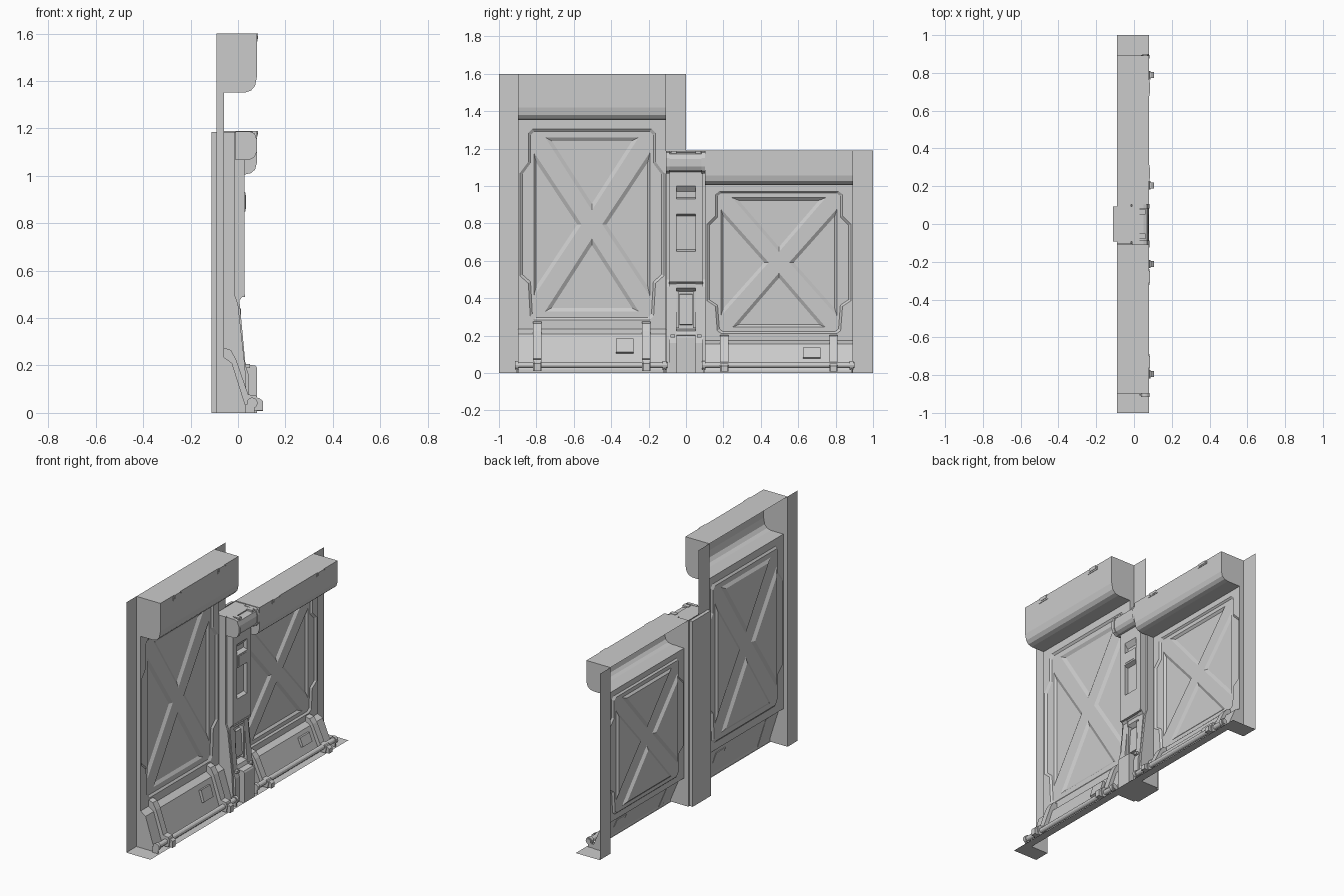
import bpy, bmesh, math

if "Cube" in bpy.data.objects:
    bpy.data.objects.remove(bpy.data.objects["Cube"])


def finish(bm, name, closed=True, smooth=False):
    if closed:
        bmesh.ops.recalc_face_normals(bm, faces=bm.faces)
    me = bpy.data.meshes.new(name)
    bm.to_mesh(me)
    bm.free()
    ob = bpy.data.objects.new(name, me)
    bpy.context.collection.objects.link(ob)
    if smooth:
        me.shade_smooth()
    return ob


def extrude(name, prof, y0, y1, oy=0.0, sz=1.0, skip=()):
    """Sweep an x-z profile along y with end caps; skip leaves sides open."""
    bm = bmesh.new()
    a, b = [[bm.verts.new((x, y + oy, z * sz)) for x, z in prof] for y in (y0, y1)]
    n = len(prof)
    bm.faces.new(a)
    bm.faces.new(b[::-1])
    for i in range(n):
        if i not in skip:
            j = (i + 1) % n
            bm.faces.new((a[i], a[j], b[j], b[i]))
    return finish(bm, name)


def box(name, x, y, z, oy=0.0, sz=1.0):
    prof = [(x[0], z[0]), (x[1], z[0]), (x[1], z[1]), (x[0], z[1])]
    return extrude(name, prof, y[0], y[1], oy, sz)


def quad(name, pts):
    bm = bmesh.new()
    bm.faces.new([bm.verts.new(p) for p in pts])
    return finish(bm, name, False)


def pressed_panel(name, oy, sz):
    """One sheet with a stepped frame and four pressed triangles forming an X."""
    bm = bmesh.new()
    cy, cz = -0.503, 0.795

    def loop(pts, x):
        vs = [bm.verts.new((x, cy + y + oy, z * sz)) for y, z in pts]
        es = [bm.edges.new((vs[i], vs[(i + 1) % len(vs)])) for i in range(len(vs))]
        return vs, es

    def shrink(pts, k):
        my = sum(p[0] for p in pts) / len(pts)
        mz = sum(p[1] for p in pts) / len(pts)
        return [(my + (y - my) * k, mz + (z - mz) * k) for y, z in pts]

    def ring(a, b):
        for i in range(len(a)):
            j = (i + 1) % len(a)
            bm.faces.new((a[i], a[j], b[j], b[i]))

    rect = [(-.395, .235), (.395, .235), (.395, 1.352), (-.395, 1.352)]
    half = [(.31, .285), (.33, .305), (.34, .48), (.385, .52),
            (.385, 1.07), (.34, 1.13), (.34, 1.285), (.32, 1.305)]
    frame = half + [(-y, z) for y, z in reversed(half)]
    top = [(-.25, 1.26), (.25, 1.26), (0, .87)]
    side = [(.31, 1.18), (.31, .41), (.055, cz)]
    tris = [top, [(y, 2 * cz - z) for y, z in top], side, [(-y, z) for y, z in side]]

    _, e_rect = loop(rect, -.06)
    f0, e_frame = loop(frame, -.06)
    bmesh.ops.triangle_fill(bm, use_beauty=True, edges=e_rect + e_frame, normal=(1, 0, 0))
    f1, inner = loop([(y * .965, cz + (z - cz) * .975) for y, z in frame], -.07)
    ring(f0, f1)
    steps = []
    for t in tris:
        vs, es = loop(t, -.07)
        steps.append((vs, t))
        inner += es
    bmesh.ops.triangle_fill(bm, use_beauty=True, edges=inner, normal=(1, 0, 0))
    for vs, t in steps:
        low, _ = loop(shrink(t, .86), -.082)
        ring(vs, low)
        bm.faces.new(low)
    bmesh.ops.recalc_face_normals(bm, faces=bm.faces)
    if sum(f.normal.x * f.calc_area() for f in bm.faces) < 0:
        bmesh.ops.reverse_faces(bm, faces=bm.faces)
    return finish(bm, name, False)


def wall_bay(tag, oy, sz):
    """A wall section: open-backed shell, pressed panel, straps and pipe."""
    def n(part):
        return f"{tag}_{part}"

    # shell: skirt below, overhanging cowl above, open at panel, back and underside
    shell = [(-.09, 0), (.035, 0), (.035, .02), (-.025, .21), (-.06, .235), (-.06, 1.352),
             (.03, 1.352), (.055, 1.36), (.072, 1.38), (.08, 1.42), (.08, 1.6), (-.09, 1.6)]
    extrude(n("shell"), shell, -.898, -.108, oy, sz, skip=(0, 4, 11))
    pressed_panel(n("pressed_panel"), oy, sz)

    # edge flanges and floor plates at both sides
    for side, (a, b) in (("left", (-1, -.898)), ("right", (-.108, 0))):
        a, b = a + oy, b + oy
        quad(n(side + "_flange"), [(-.09, a, 0), (-.09, b, 0), (-.09, b, 1.6 * sz), (-.09, a, 1.6 * sz)])
        quad(n(side + "_floor"), [(-.09, a, 0), (.08, a, 0), (.08, b, 0), (-.09, b, 0)])
    quad(n("floor_lip"), [(.03, oy - .898, 0), (.08, oy - .898, 0), (.08, oy - .108, 0), (.03, oy - .108, 0)])

    # pipe along the foot with end collars
    def circle(r):
        return [(.06 + r * math.cos(k * math.pi / 6), .042 / sz + r / sz * math.sin(k * math.pi / 6))
                for k in range(12)]
    extrude(n("pipe"), circle(.016), -.91, -.1, oy, sz)
    for y in (-.905, -.115):
        extrude(n("pipe_collar"), circle(.023), y - .01, y + .01, oy, sz)
        box(n("pipe_bracket"), (.03, .07), (y - .004, y + .004), (.0, .035), oy, sz)

    # straps and pipe clamps
    strap = [(-.06, .235), (-.06, .275), (-.03, .265), (-.008, .225), (.043, .078), (.078, .072),
             (.088, .05), (.08, .01), (.035, .01), (-.025, .205)]
    for y in (-.795, -.212):
        extrude(n("strap"), strap, y - .022, y + .022, oy, sz)
        foot = [(.075, .01), (.105, .01), (.105, .05), (.09, .062), (.075, .062)]
        extrude(n("clamp_foot"), foot, y - .016, y + .016, oy, sz)

    # raised plate on the sloping skirt
    plate = [(.006, .105), (.023, .113), (.002, .185), (-.019, .178)]
    extrude(n("skirt_plate"), plate, -.375, -.28, oy, sz)

    # latches on the top front edge
    for y in (-.73, -.28):
        box(n("latch"), (.06, .083), (y - .042, y + .042), (1.568, 1.59), oy, sz)
        box(n("latch_tab"), (.06, .085), (y - .03, y + .03), (1.578, 1.6), oy, sz)


wall_bay("tall", 0, 1.0)
wall_bay("short", 1, .744)

# pillar core with its recessed slots
core = [(-.112, 0), (.08, 0), (.08, .19), (.074, .2), (.035, .203), (.026, .225), (-.012, .235),
        (-.02, .435), (.005, .455), (.005, .48), (.028, .5), (.028, .65), (.005, .66), (.005, .84),
        (.032, .85), (.032, .93), (.005, .94), (.005, .97), (.028, 1.0), (.028, 1.185), (-.112, 1.185)]
extrude("pillar_core", core, -.05, .05)

# pillar rails either side of the slots
rail = [(-.112, 0), (.045, 0), (.045, .16), (.032, .2), (.006, .475), (.028, .5),
        (.028, 1.185), (-.112, 1.185)]
for s in (-1, 1):
    extrude("pillar_rail", rail, *sorted((s * .05, s * .092)))
    # lower cheek and slot lining
    extrude("pillar_cheek", [(-.09, 0), (.04, 0), (.03, .19), (.0, .46), (-.015, .5), (-.015, 1.185), (-.09, 1.185)],
            *sorted((s * .092, s * .105)))
    box("slot_lining", (-.02, .012), sorted((s * .038, s * .05)), (.24, .44))

# slot inserts
extrude("lower_slot_insert", [(-.03, .255), (.006, .26), (-.004, .42), (-.03, .425)], -.036, .036)
box("upper_slot_insert", (.0, .034), (-.04, .04), (.86, .92))
box("pillar_ledge", (-.02, .03), (-.09, .09), (.488, .5))
for y in (-.07, .07):
    box("foot_lug", (.03, .05), (y - .012, y + .012), (.19, .206))

# rounded cap on the pillar
drum = [(.02, 1.075), (.045, 1.075), (.064, 1.085), (.075, 1.105), (.077, 1.145), (.068, 1.172), (.05, 1.178), (.02, 1.178)]
extrude("pillar_cap_drum", drum, -.095, .095)
cheek = [(-.01, 1.068), (.05, 1.068), (.07, 1.08), (.081, 1.105), (.081, 1.15), (.07, 1.18), (.05, 1.187), (-.01, 1.187)]
for y in (-.1, .09):
    extrude("pillar_cap_cheek", cheek, y - .008, y + .012)
for y in (-.065, .065):
    box("cap_tab", (.02, .062), (y - .014, y + .014), (1.165, 1.188))
